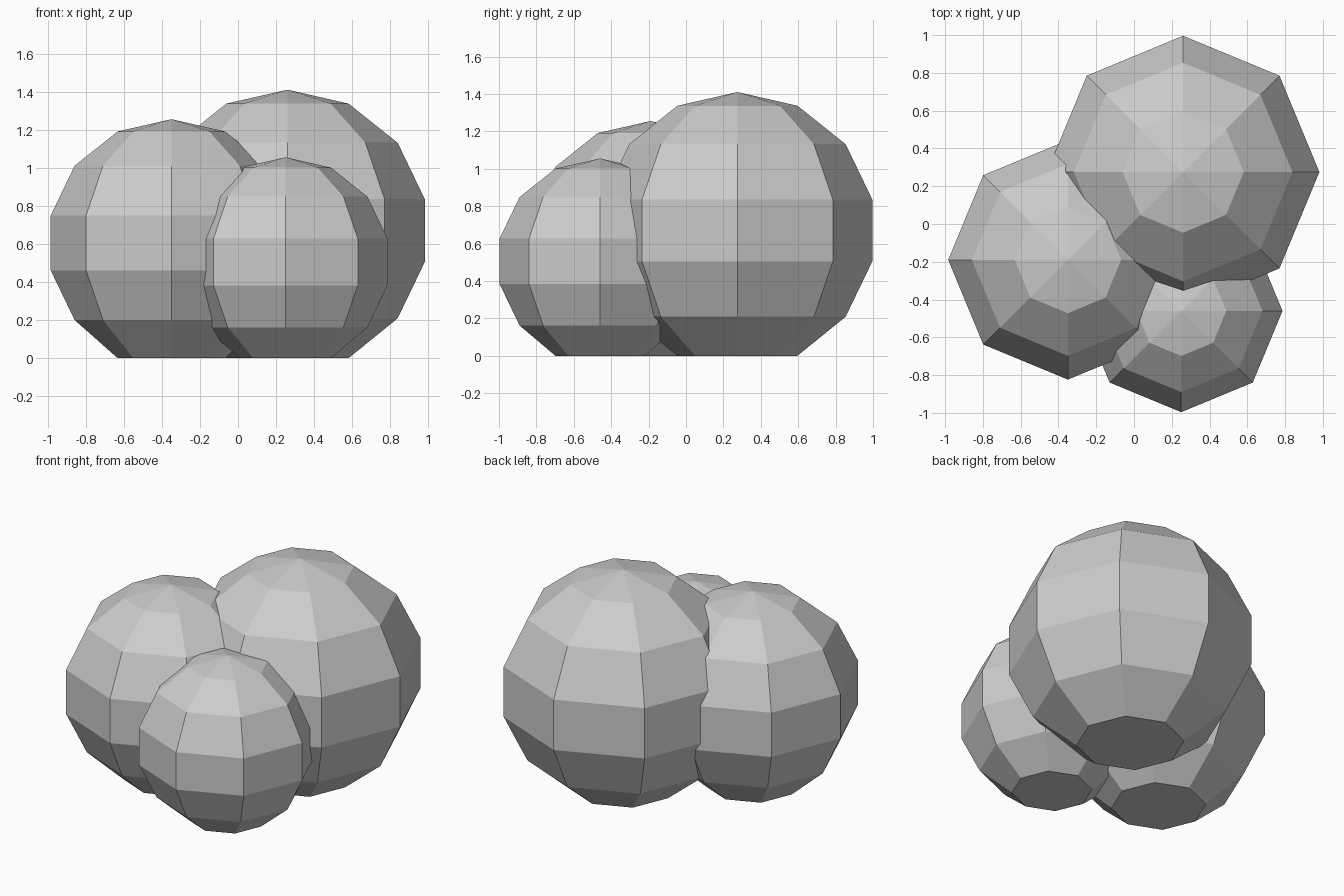
import bpy
import bmesh
from mathutils import Matrix

cube = bpy.data.objects.get("Cube")
if cube:
    bpy.data.objects.remove(cube, do_unlink=True)

# Single plain grey for the whole cluster
grey = bpy.data.materials.new("light_grey")
grey.use_nodes = True
colour = (0.6, 0.6, 0.6, 1)
grey.diffuse_color = colour
grey.node_tree.nodes["Principled BSDF"].inputs["Base Color"].default_value = colour


def lobe(name, x, y, z, radius):
    """Low-poly sphere whose underside is flattened at its lowest ring."""
    bm = bmesh.new()
    bmesh.ops.create_uvsphere(bm, u_segments=8, v_segments=7, radius=radius,
                              matrix=Matrix.Translation((0, 0, z)))
    # Replace the bottom cap with one flat octagon resting on the ground
    pole = min(bm.verts, key=lambda v: v.co.z)
    rim = [e.other_vert(pole) for e in pole.link_edges]
    for v in rim:
        v.co.z = 0
    bmesh.ops.dissolve_verts(bm, verts=[pole])
    bmesh.ops.recalc_face_normals(bm, faces=bm.faces)
    mesh = bpy.data.meshes.new(name)
    bm.to_mesh(mesh)
    bm.free()
    mesh.materials.append(grey)
    obj = bpy.data.objects.new(name, mesh)
    obj.location = (x, y, 0)
    bpy.context.collection.objects.link(obj)


# Three overlapping lobes of a rounded bush
lobe("large_back_lobe", 0.26, 0.275, 0.67, 0.74)
lobe("medium_right_lobe", -0.35, -0.19, 0.605, 0.65)
lobe("small_front_lobe", 0.25, -0.46, 0.505, 0.55)
